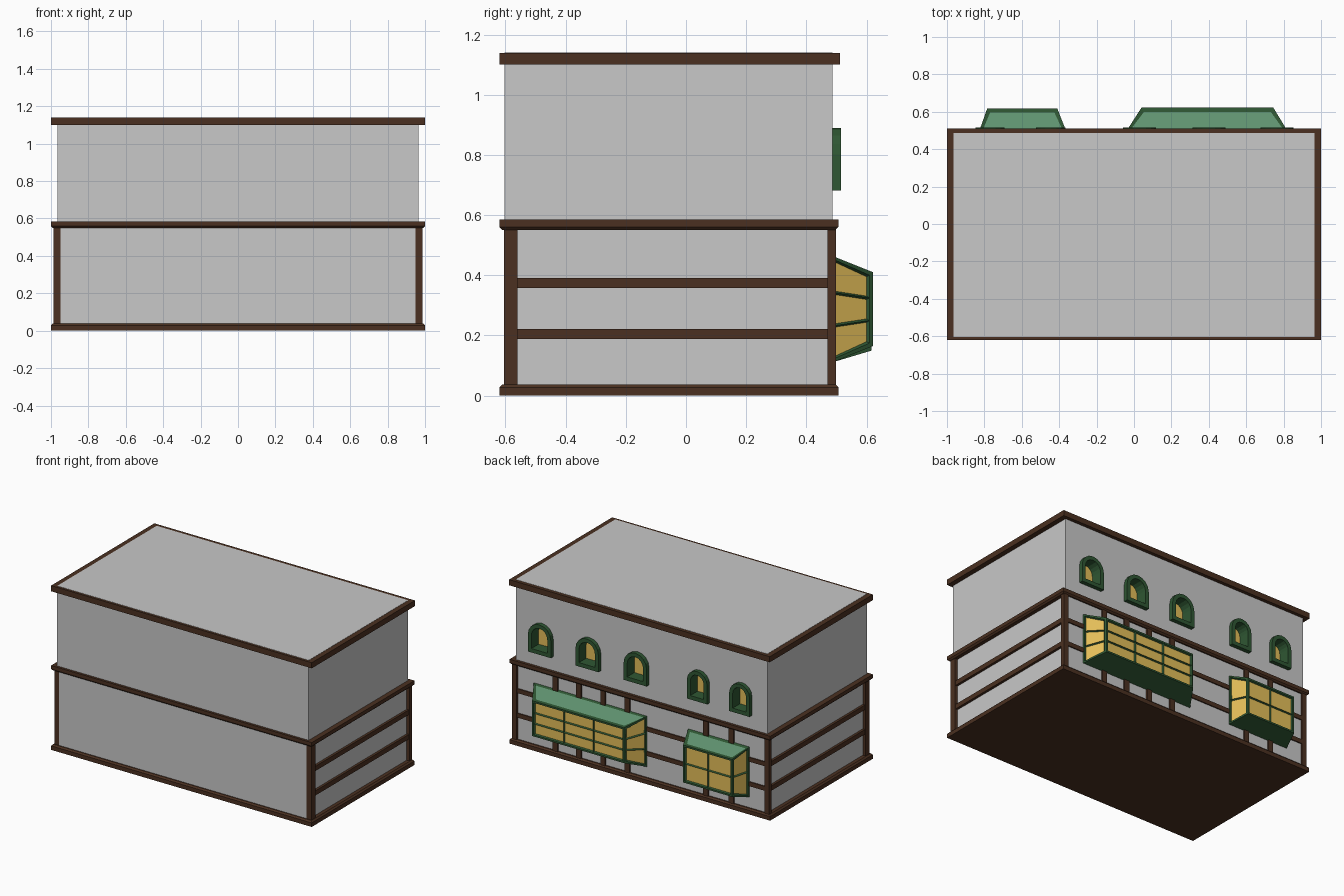
import bpy, bmesh, math
from mathutils import Vector

if "Cube" in bpy.data.objects:
    bpy.data.objects.remove(bpy.data.objects["Cube"])


def mat(name, rgb):
    m = bpy.data.materials.new(name)
    m.diffuse_color = (*rgb, 1)
    m.use_nodes = True
    m.node_tree.nodes["Principled BSDF"].inputs["Base Color"].default_value = m.diffuse_color
    return m


PLASTER = mat("plaster_grey", (0.58, 0.58, 0.58))
WOOD = mat("dark_timber", (0.070, 0.030, 0.015))
GREEN = mat("frame_green", (0.028, 0.095, 0.033))
ROOF = mat("light_green", (0.115, 0.29, 0.16))
GLASS = mat("amber_glass", (0.78, 0.52, 0.10))


def finish(name, bm, *mats):
    bm.normal_update()
    me = bpy.data.meshes.new(name)
    bm.to_mesh(me)
    bm.free()
    for m in mats:
        me.materials.append(m)
    ob = bpy.data.objects.new(name, me)
    bpy.context.collection.objects.link(ob)
    return ob


def box(name, x, y, z, m, low=0.0, high=0.0):
    """Box from ranges; low / high chamfer the bottom / top rim."""
    levels = [(z[0], low), (z[0] + low, 0), (z[1] - high, 0), (z[1], high)]
    bm = bmesh.new()
    rings = []
    for i, (h, d) in enumerate(levels):
        if (i == 1 and low == 0) or (i == 2 and high == 0):
            continue
        rings.append([bm.verts.new(p) for p in (
            (x[0] + d, y[0] + d, h), (x[1] - d, y[0] + d, h),
            (x[1] - d, y[1] - d, h), (x[0] + d, y[1] - d, h))])
    for a, b in zip(rings, rings[1:]):
        for i in range(4):
            j = (i + 1) % 4
            bm.faces.new((a[i], a[j], b[j], b[i]))
    bm.faces.new(rings[0][::-1])
    bm.faces.new(rings[-1])
    return finish(name, bm, m)


# walls
WX, YF, YB = 0.965, -0.603, 0.487
box("lower_wall", (-WX, WX), (YF, YB), (0.02, 0.57), PLASTER)
upper = box("upper_wall", (-WX, WX), (YF, YB), (0.57, 1.1405), PLASTER)

# horizontal timber bands
box("base_band", (-1, 1), (-0.62, 0.506), (0, 0.038), WOOD, high=0.01)
box("middle_band", (-1, 1), (-0.62, 0.506), (0.55, 0.585), WOOD, low=0.01)
Z_TOP = (1.10, 1.139)
box("top_band", (-1, 1), (-0.62, -0.600), Z_TOP, WOOD)
box("top_band_back", (-1, 1), (0.48, 0.511), Z_TOP, WOOD)
for s, n in ((-1, "left"), (1, "right")):
    xs = sorted((s * 0.955, s * 1.0))
    box(f"top_band_{n}", xs, (-0.61, 0.50), Z_TOP, WOOD)
    # corner posts and side rails
    xs = sorted((s * 0.95, s * 0.987))
    box(f"front_post_{n}", xs, (-0.604, -0.56), (0.03, 0.56), WOOD)
    box(f"back_post_{n}", xs, (0.47, 0.498), (0.03, 0.56), WOOD)
    xs = sorted((s * 0.95, s * 0.982))
    for k, z in enumerate(((0.188, 0.221), (0.358, 0.391))):
        box(f"side_rail_{n}_{k}", xs, (-0.57, 0.48), z, WOOD)

# back rails and studs
for k, z in enumerate(((0.19, 0.22), (0.36, 0.39))):
    box(f"back_rail_{k}", (-0.98, 0.98), (0.47, 0.495), z, WOOD)
for k, x in enumerate((0.655, 0.475, 0.29, 0.105, -0.5, -0.695)):
    box(f"back_stud_{k}", (x - 0.019, x + 0.019), (0.47, 0.498), (0.03, 0.56), WOOD)


def glaze(bm, face, cols, rows):
    """Frame a quad, split it into panes and sink each pane."""
    bmesh.ops.inset_individual(bm, faces=[face], thickness=0.017)
    a, b, c, d = [v.co.copy() for v in face.verts]
    bm.faces.remove(face)
    grid = [[bm.verts.new(a.lerp(b, i / cols).lerp(d.lerp(c, i / cols), j / rows))
             for i in range(cols + 1)] for j in range(rows + 1)]
    panes = [bm.faces.new((grid[j][i], grid[j][i + 1], grid[j + 1][i + 1], grid[j + 1][i]))
             for j in range(rows) for i in range(cols)]
    bm.normal_update()
    bmesh.ops.inset_individual(bm, faces=panes, thickness=0.008, depth=-0.01)
    for p in panes:
        p.material_index = 1


def bay(name, wall_x, front_x, wall_z, front_z, y, cols, rows):
    bm = bmesh.new()

    def ring(x, yy, z):
        return [bm.verts.new((x[i], yy, z[j])) for i, j in ((0, 0), (1, 0), (1, 1), (0, 1))]
    B, F = ring(wall_x, 0.49, wall_z), ring(front_x, y, front_z)
    front = bm.faces.new((F[1], F[0], F[3], F[2]))
    right = bm.faces.new((B[1], F[1], F[2], B[2]))
    left = bm.faces.new((F[0], B[0], B[3], F[3]))
    top = bm.faces.new((B[3], B[2], F[2], F[3]))
    bm.faces.new((F[0], F[1], B[1], B[0]))
    bm.faces.new(B)
    bm.normal_update()
    bmesh.ops.inset_individual(bm, faces=[top], thickness=0.026, depth=-0.006)
    top.material_index = 2
    glaze(bm, front, cols, rows)
    glaze(bm, right, 1, rows)
    glaze(bm, left, 1, rows)
    finish(name, bm, GREEN, GLASS, ROOF)


# bay windows
bay("large_bay", (-0.045, 0.825), (0.04, 0.745), (0.112, 0.463), (0.165, 0.41), 0.622, 3, 3)
bay("small_bay", (-0.83, -0.36), (-0.785, -0.41), (0.112, 0.46), (0.15, 0.41), 0.617, 2, 2)


def arch(cx, w, z0, z1, n=8):
    pts = [(cx + w, z0)]
    pts += [(cx + w * math.cos(math.pi * i / n), z1 - w + w * math.sin(math.pi * i / n))
            for i in range(n + 1)]
    return pts + [(cx - w, z0)]


def prism(bm, pts, y0, y1):
    a, b = ([bm.verts.new((x, y, z)) for x, z in pts] for y in (y0, y1))
    for i in range(len(pts)):
        j = (i + 1) % len(pts)
        bm.faces.new((a[i], a[j], b[j], b[i]))
    bm.faces.new(a)
    bm.faces.new(b)


# arched windows, recessed into the upper back wall
cut = bmesh.new()
for k, (cx, w) in enumerate(((0.765, 0.088), (0.40, 0.088), (0.03, 0.088),
                             (-0.445, 0.078), (-0.77, 0.078))):
    out, inn = arch(cx, w, 0.682, 0.89), arch(cx, w - 0.027, 0.709, 0.863)
    prism(cut, arch(cx, w - 0.014, 0.696, 0.876), 0.42, 0.60)
    bm = bmesh.new()
    loops = [[bm.verts.new((x, y, z)) for x, z in pts]
             for pts, y in ((out, 0.48), (out, 0.515), (inn, 0.515), (inn, 0.435))]
    for a, b in zip(loops, loops[1:]):
        for i in range(len(a)):
            j = (i + 1) % len(a)
            bm.faces.new((a[i], b[i], b[j], a[j]))
    pane = bm.faces.new(loops[-1])
    pane.material_index = 1
    bm.normal_update()
    if pane.normal.y < 0:
        bmesh.ops.reverse_faces(bm, faces=bm.faces[:])
    finish(f"arched_window_{k}", bm, GREEN, GLASS)
bmesh.ops.recalc_face_normals(cut, faces=cut.faces[:])
cutter = finish("window_cutter", cut, PLASTER)
cutter.hide_render = True
cutter.hide_set(True)
mod = upper.modifiers.new("window_openings", 'BOOLEAN')
mod.operation = 'DIFFERENCE'
mod.solver = 'EXACT'
mod.object = cutter
